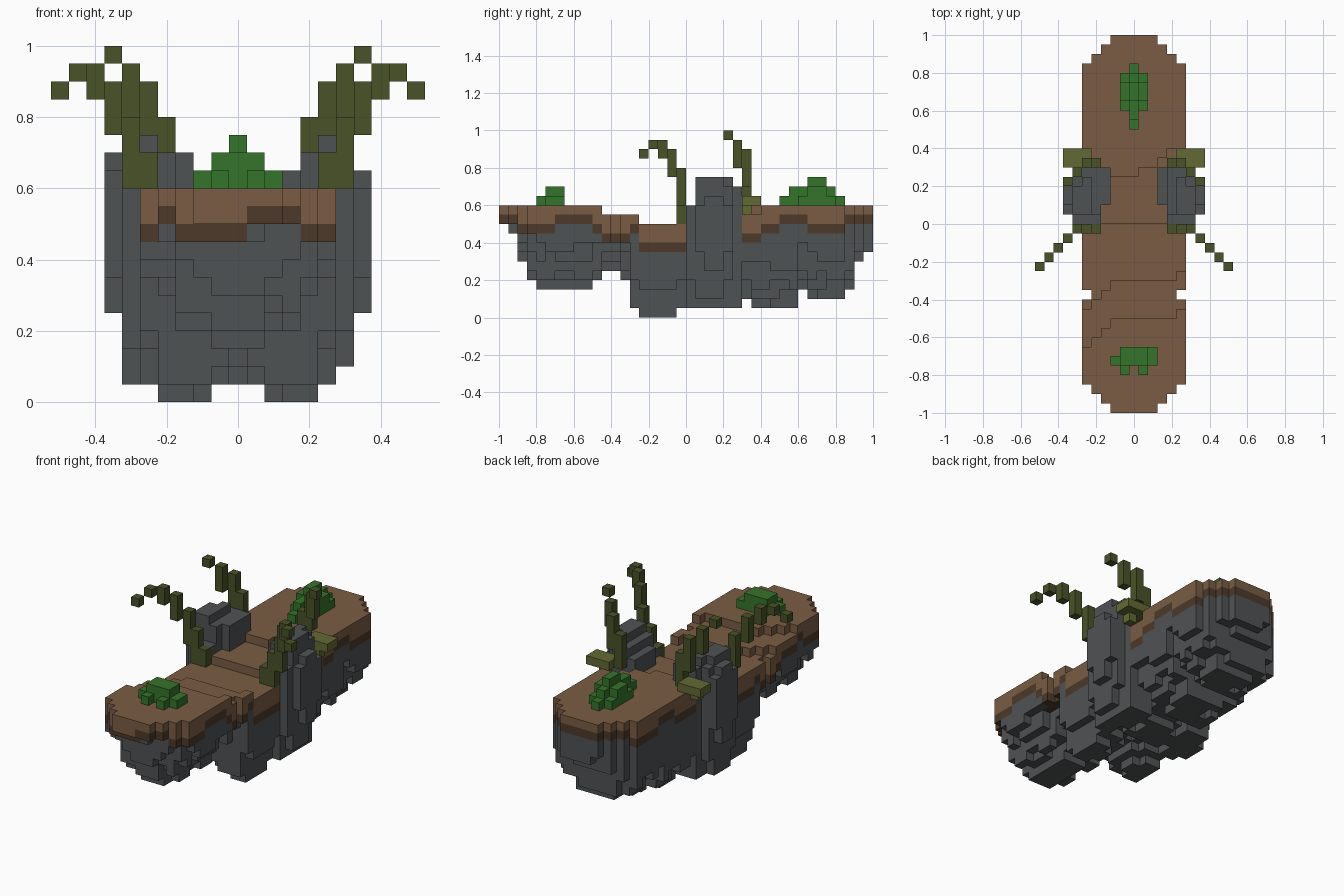
import bpy
import math

CELL = 0.05
cube = bpy.data.objects.get("Cube")
if cube:
    bpy.data.objects.remove(cube)


def material(name, rgb):
    m = bpy.data.materials.new(name)
    m.use_nodes = True
    m.diffuse_color = (*rgb, 1)
    m.node_tree.nodes["Principled BSDF"].inputs["Base Color"].default_value = (*rgb, 1)
    return m


brown = material("earth_brown", (0.195, 0.108, 0.056))
dark_brown = material("dark_soil", (0.073, 0.041, 0.023))
grey = material("stone_grey", (0.078, 0.085, 0.088))
green = material("moss_green", (0.036, 0.175, 0.024))
olive = material("vine_olive", (0.065, 0.084, 0.021))
light_olive = material("leaf_olive", (0.125, 0.143, 0.034))

cells = {}      # (x, y, z) cell -> part name
part_material = {}


def fill(part, xs, ys, zs):
    """Fill a block of cells; ranges are half open, earlier parts win."""
    for i in range(*xs):
        for j in range(*ys):
            for k in range(*zs):
                cells.setdefault((i, j, k), part)


def column(part, i, j, low, high):
    fill(part, (i, i + 1), (j, j + 1), (low, high))


def half_width(j):
    """Rounded outline of the walkway."""
    end = min(j + 20, 19 - j)
    return 4 if j == -8 else min(5, 2 + end)


def path_height(i, j):
    """Stepped walkway that dips in the middle."""
    skew = min(0, i + 2) + (1 if i == 5 else 0)
    if j < -10 + skew:
        return 12
    if j < -6 + skew:
        return 11
    if j < 0:
        return 10
    rear = 5 if i < 1 else 6 if i < 3 else 7 if i < 4 else 8
    return 11 if j < rear else 12


def soil_thickness(i, j):
    """Wavy lower edge of the earth, always deep along the dip."""
    wave = math.cos((i + 1.5) * 0.97) if j < -17 else math.cos((j + 16.5) * 0.8)
    return 2 if wave > 0 or -6 < j < 0 else 1


# Side pillars, roughly mirrored: x -> (y range, low, top)
pillar = {3: (2, 6, 1, 13), 4: (0, 6, 1, 14), 5: (0, 6, 1, 15),
          6: (0, 5, 1, 15), 7: (1, 5, 5, 13)}
for side, name in ((-1, "right_pillar"), (1, "left_pillar")):
    part_material[name] = grey
    for i, (y0, y1, low, top) in pillar.items():
        if side < 0 and i in (3, 7):
            top += 1
        if side > 0 and i == 6:
            low += 1
        for j in range(y0, y1):
            cap = {0: 12, 4: 15, 5: 14}.get(j, 15)
            corner = i > 5 and j in (y0, y1 - 1)
            column(name, side * i, j, low + 2 * corner, min(top - corner, cap))

# Walkway, its ragged soil edge and the hanging rock below
part_material.update(walkway=brown, soil_layer=dark_brown, hanging_rock=grey)
runs = [(1, 12), (1, 9), (1, 6), (1, 4), (6, 3), (1, 4), (2, 5), (1, 4), (1, 1), (4, 0),
        (1, 1), (1, 2), (4, 1), (2, 2), (5, 1), (1, 3), (4, 2), (1, 3), (1, 6), (1, 7)]
bottoms = [z for count, z in runs for _ in range(count)]
leg_taper = [2, 1, 0, 0, 0, 3]
right_taper = [0, 0, 0, 0, 1, 2]
left_taper = [0, 0, 0, 1, 2, 4]


def rock_bottom(i, j):
    """Bumpy underside: round front lump, two short legs, fuller rear lump."""
    a = abs(i)
    if -7 < j < 0:
        rise = leg_taper[a] + (1 if j in (-5, -2) and a == 2 else 0)
    else:
        if j < 0:
            rise = round(a * a * 0.16)
        else:
            rise = (left_taper if i > 0 else right_taper)[a]
        if a > 1 and math.sin(i * 2.1 + j * 1.3) > 0.4:
            rise += 1
    return bottoms[j + 20] + rise


for j in range(-20, 20):
    w = half_width(j)
    for i in range(-w, w + 1):
        top = path_height(i, j)
        thick = soil_thickness(i, j)
        soil = top - thick
        column("walkway", i, j, soil, top)
        if j > -20 or thick == 1:
            column("soil_layer", i, j, soil - 1, soil)
        column("hanging_rock", i, j, rock_bottom(i, j), soil - 1)

# Curling vines and leaf clumps, mirrored: (x, y, low, high)
front_vine = [(4, -1, 10, 12), (5, -1, 10, 14), (6, -1, 12, 16), (7, -2, 15, 18),
              (8, -3, 17, 19), (9, -4, 18, 19), (10, -5, 17, 18)]
rear_vine = [(4, 6, 12, 16), (5, 6, 14, 18), (6, 5, 16, 19), (7, 4, 19, 20)]
leaves = [(7, 6, 12, 13), (7, 7, 12, 13), (6, 7, 12, 13), (5, 7, 12, 13),
          (6, 6, 11, 13), (5, 6, 12, 13)]
for side, label in ((-1, "right"), (1, "left")):
    for kind, blocks, mat in (("front_vine", front_vine, olive),
                              ("rear_vine", rear_vine, olive),
                              ("leaf_clump", leaves, light_olive)):
        name = label + "_" + kind
        part_material[name] = mat
        for i, j, low, high in blocks:
            column(name, side * i, j, low, high)

# Moss mounds
part_material.update(front_moss=green, rear_moss=green)
fill("front_moss", (-2, 3), (-15, -14), (12, 13))
fill("front_moss", (-1, 3), (-14, -13), (12, 13))
fill("front_moss", (-1, 2), (-15, -13), (13, 14))
for i in (-1, 1):
    column("front_moss", i, -16, 12, 13)
fill("rear_moss", (0, 1), (10, 17), (12, 13))
fill("rear_moss", (-1, 2), (12, 16), (12, 13))
fill("rear_moss", (-1, 2), (13, 15), (13, 14))
fill("rear_moss", (0, 1), (11, 16), (13, 14))
fill("rear_moss", (0, 1), (13, 15), (14, 15))


def build(part):
    """Make one mesh from the exposed cell sides of a part."""
    index, faces = {}, []
    for cell in [c for c, p in cells.items() if p == part]:
        for axis in range(3):
            u, v = (axis + 1) % 3, (axis + 2) % 3
            for sign in (0, 1):
                beside = list(cell)
                beside[axis] += 2 * sign - 1
                if tuple(beside) in cells:
                    continue
                loop = []
                for du, dv in ((0, 0), (1, 0), (1, 1), (0, 1)):
                    corner = list(cell)
                    corner[axis] += sign
                    corner[u] += du
                    corner[v] += dv
                    loop.append(index.setdefault(tuple(corner), len(index)))
                faces.append(loop if sign else loop[::-1])
    verts = [((x - 0.5) * CELL, y * CELL, z * CELL) for x, y, z in index]
    mesh = bpy.data.meshes.new(part)
    mesh.from_pydata(verts, [], faces)
    mesh.materials.append(part_material[part])
    mesh.update()
    bpy.context.collection.objects.link(bpy.data.objects.new(part, mesh))


for part in part_material:
    build(part)
